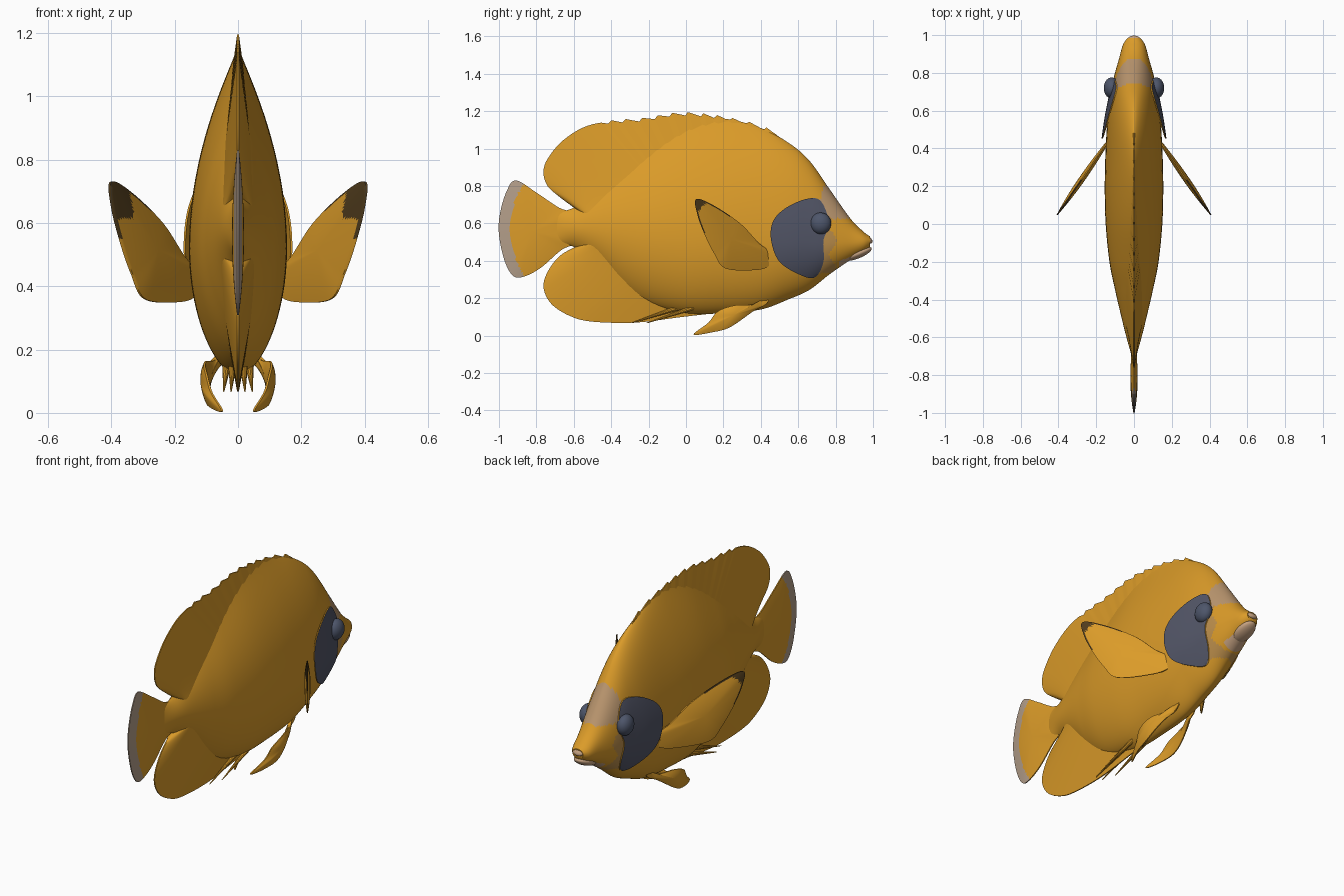
import bpy, bmesh, math
from mathutils import Vector

if "Cube" in bpy.data.objects:
    bpy.data.objects.remove(bpy.data.objects["Cube"])


def material(name, rgb):
    m = bpy.data.materials.new(name)
    m.diffuse_color = (*rgb, 1)
    m.use_nodes = True
    m.node_tree.nodes["Principled BSDF"].inputs["Base Color"].default_value = m.diffuse_color
    return m


YELLOW = material("golden yellow", (0.71, 0.33, 0.022))
SLATE = material("slate blue", (0.085, 0.092, 0.135))
EYE = material("eye blue", (0.075, 0.092, 0.145))
BEIGE = material("warm beige", (0.50, 0.31, 0.16))
TAN = material("muted tan", (0.50, 0.27, 0.07))
PALE = material("pale grey beige", (0.45, 0.34, 0.25))
LIP = material("pink beige", (0.56, 0.36, 0.22))
BROWN = material("dark brown", (0.08, 0.045, 0.012))


def spline(pts, i, t, closed=False):
    """Smooth curve through tuples of any length."""
    n = len(pts)
    k = (lambda j: j % n) if closed else (lambda j: min(max(j, 0), n - 1))
    a, b, c, d = (pts[k(i + j)] for j in (-1, 0, 1, 2))
    return [0.5 * (2 * q + (r - p) * t + (2 * p - 5 * q + 4 * r - s) * t * t
            + (3 * q - p - 3 * r + s) * t ** 3) for p, q, r, s in zip(a, b, c, d)]


def finish(name, bm, mats, rule=None, angle=50):
    """Turn a bmesh into a smooth, coloured object."""
    bmesh.ops.remove_doubles(bm, verts=bm.verts, dist=0.0002)
    bmesh.ops.recalc_face_normals(bm, faces=bm.faces)
    for f in bm.faces:
        f.material_index = rule(f.calc_center_median()) if rule else 0
    me = bpy.data.meshes.new(name)
    bm.to_mesh(me)
    bm.free()
    ob = bpy.data.objects.new(name, me)
    bpy.context.collection.objects.link(ob)
    for m in mats:
        me.materials.append(m)
    bpy.ops.object.select_all(action='DESELECT')
    ob.select_set(True)
    bpy.context.view_layer.objects.active = ob
    bpy.ops.object.shade_smooth_by_angle(angle=math.radians(angle))


def loft(name, rings, mats, rule=None, angle=50):
    """Skin closed rings of points and cap both ends."""
    bm = bmesh.new()
    rows = [[bm.verts.new(p) for p in r] for r in rings]
    n = len(rows[0])
    for a, b in zip(rows, rows[1:]):
        for i in range(n):
            bm.faces.new((a[i], a[(i + 1) % n], b[(i + 1) % n], b[i]))
    bm.faces.new(rows[0])
    bm.faces.new(rows[-1])
    finish(name, bm, mats, rule, angle)


def lens(name, outline, place, thick, mats, rule=None, rim=0.003):
    """Thin two-sided fin or plate, thickest in the middle."""
    n, m = len(outline), len(outline) * 10
    edge = [spline(outline, i, j / 10, True) for i in range(n) for j in range(10)]
    cy, cz = (sum(p[k] for p in edge) / m for k in (0, 1))
    bm = bmesh.new()
    levels = [(r / 18, s) for s in (1, -1) for r in (range(1, 19) if s > 0 else range(18, 0, -1))]
    rows = []
    for r, s in levels:
        off = s * (rim + thick * (1 - r * r))
        rows.append([bm.verts.new(place(cy + (y - cy) * r, cz + (z - cz) * r, off)) for y, z in edge])
    for a, b in zip(rows, rows[1:]):
        for i in range(m):
            bm.faces.new((a[i], a[(i + 1) % m], b[(i + 1) % m], b[i]))
    for row, s in ((rows[0], 1), (rows[-1], -1)):
        c = bm.verts.new(place(cy, cz, s * (rim + thick)))
        for i in range(m):
            bm.faces.new((row[i], row[(i + 1) % m], c))
    finish(name, bm, mats, rule)


# Body: y, bottom z, top z, widest z, half width, upper and lower roundness
STATIONS = [
    (-.70, .49, .66, .575, .012, .7, .7), (-.60, .475, .685, .575, .04, .8, .8),
    (-.50, .40, .78, .57, .065, 1, .9), (-.35, .26, .93, .55, .10, 1.25, .8),
    (-.20, .17, 1.04, .53, .13, 1.25, .7), (0, .12, 1.14, .52, .15, 1.2, .6),
    (.20, .12, 1.16, .52, .155, 1.1, .6), (.40, .14, 1.11, .50, .15, .85, .6),
    (.55, .195, 1.03, .50, .14, .68, .6), (.66, .245, .935, .50, .125, .6, .6),
    (.77, .33, .78, .50, .108, .55, .55), (.88, .405, .625, .50, .078, .5, .5),
    (.95, .445, .555, .50, .058, .5, .5), (.985, .475, .53, .505, .034, .5, .5)]
rows = [spline(STATIONS, i, j / 12) for i in range(len(STATIONS) - 1) for j in range(12)]
rows.append(list(STATIONS[-1]))


def body_ring(s):
    y, zb, zt, zc, w, qt, qb = s
    ring = []
    for k in range(88):
        a = 2 * math.pi * k / 88
        c, h = math.cos(a), math.sin(a)
        x = w * abs(c) ** (2 * (qt if h > 0 else qb))
        ring.append((math.copysign(x, c), y, zc + h * ((zt - zc) if h > 0 else (zc - zb))))
    return ring


def body_x(y, z):
    """Half width of the body at a point in its side profile."""
    s = min(rows, key=lambda r: abs(r[0] - y))
    j = rows.index(s)
    o = rows[max(0, min(len(rows) - 1, j + (1 if y > s[0] else -1)))]
    f = (y - s[0]) / (o[0] - s[0]) if o is not s else 0
    _, zb, zt, zc, w, qt, qb = [p + (q - p) * f for p, q in zip(s, o)]
    t = (z - zc) / (zt - zc) if z > zc else (zc - z) / (zc - zb)
    return w * max(0, 1 - t * t) ** (qt if z > zc else qb)


def face_marks(c):
    if c.z > .625 and .69 + .3 * (c.z - .64) < c.y < .875:  # forehead band
        return 1
    if c.y > .82 and c.z < .40 + .36 * (c.y - .82):  # chin
        return 3
    if .70 < c.y < .785 + .02 * math.sin(40 * c.z) and .335 < c.z < .64:  # cheek
        return 2
    return 0


loft("body", [body_ring(s) for s in rows], [YELLOW, BEIGE, TAN, LIP], face_marks)


def ridge_fin(name, outer, inner, thick, teeth=False):
    """Fin fanned from a line inside the body out to a free edge."""
    n, steps = len(outer) - 1, 14
    rings = []
    for k in range(n * steps + 1):
        i = min(k // steps, n - 1)
        y, z = spline(outer, i, k / steps - i)
        u = k / (n * steps)
        iy, iz = (p + (q - p) * u ** 1.5 for p, q in zip(*inner))
        if teeth and -.45 < y < .46 and z > 1:
            z += .022 * (1 - (y / .083) % 1) - .01
        side = [(thick * (1 - v) + .003, iy + (y - iy) * v, iz + (z - iz) * v)
                for v in (j / 8 for j in range(9))]
        rings.append(side + [(-x, a, b) for x, a, b in reversed(side)])
    loft(name, rings, [YELLOW], angle=40)


ridge_fin("dorsal_fin",
          [(-.60, .685), (-.68, .745), (-.74, .80), (-.762, .87), (-.74, .945), (-.65, 1.05),
           (-.5, 1.13), (-.25, 1.155), (-.03, 1.185), (.15, 1.17), (.43, 1.105), (.55, 1.01)],
          ((-.5, .62), (.45, .85)), .058, True)
ridge_fin("anal_fin",
          [(-.58, .48), (-.67, .43), (-.735, .35), (-.762, .26), (-.72, .17), (-.62, .105),
           (-.5, .075), (-.27, .07), (-.02, .10), (.2, .125)],
          ((-.46, .52), (.1, .35)), .062)

# Tail fin with a pale rear margin
lens("tail_fin",
     [(-.58, .64), (-.68, .685), (-.80, .765), (-.91, .83), (-.96, .77), (-.995, .65), (-1, .54),
      (-.97, .40), (-.925, .32), (-.87, .315), (-.78, .36), (-.67, .455), (-.58, .51)],
     lambda y, z, o: (o, y, z), .016, [YELLOW, PALE],
     lambda c: 1 if c.y < -.94 + .08 * ((c.z - .57) / .26) ** 2 else 0)


def ball(name, loc, scale, mat, tilt=0):
    bpy.ops.mesh.primitive_uv_sphere_add(segments=28, ring_count=16, location=loc, rotation=(tilt, 0, 0))
    ob = bpy.context.object
    ob.name, ob.scale = name, scale
    ob.data.materials.append(mat)
    ob.data.shade_smooth()


# Lips
ball("upper_lip", (0, .962, .515), (.042, .038, .02), LIP, math.radians(-25))
ball("lower_lip", (0, .918, .438), (.05, .08, .025), LIP, math.radians(22))

PATCH = [(.64, .73), (.53, .68), (.465, .61), (.455, .51), (.50, .395), (.61, .325),
         (.69, .312), (.735, .395), (.735, .51), (.765, .60), (.72, .72)]
PECTORAL = [(.055, .73), (.15, .695), (.29, .60), (.39, .495), (.47, .43), (.44, .37), (.36, .35),
            (.21, .36), (.15, .44), (.10, .54), (.06, .65)]
PELVIC = [(.44, .21), (.36, .168), (.26, .162), (.17, .13), (.12, .07), (.04, .006), (.14, .018),
          (.235, .045), (.36, .13), (.43, .17)]


def cheek_x(y, z):
    return body_x(y, z) + .004 + .018 * max(0, (.75 - y) / .3) ** 2


def fin_x(y):
    return .15 + (.42 - y) * .69


def fin_tip(c):
    """Dark tip, larger on the inner face, with a dark rim."""
    off = abs(c.x) - fin_x(c.y)
    tip = c.z - 1.1 * c.y > .59 and c.y < .13
    inner = off < 0 and c.z > .615 and c.y < .135
    rim = abs(off) < .0055 and c.y < .24 and c.z > .55
    return 1 if tip or inner or rim else 0


for s, side in ((1, "right"), (-1, "left")):
    # Raised cheek plate, slate outside and yellow beneath its lifted rear edge
    lens(side + "_gill_cover", PATCH, lambda y, z, o: (s * (cheek_x(y, z) + o), y, z),
         .004, [SLATE, YELLOW], lambda c: 1 if abs(c.x) - cheek_x(c.y, c.z) < .0012 else 0)
    ball(side + "_eye", (s * .118, .72, .60), (.042, .056, .058), EYE)
    # Swept pectoral fin
    lens(side + "_pectoral_fin", PECTORAL, lambda y, z, o: (s * (fin_x(y) + o), y, z),
         .017, [YELLOW, BROWN], fin_tip)
    # Pelvic fin rooted in the belly and curling inward to its tip
    lens(side + "_pelvic_fin", PELVIC,
         lambda y, z, o: (s * (.055 + .045 * math.sin(min(1, max(0, (y - .04) / .36)) * math.pi)
                               + .12 * (z - .05) * (y < .4) * (.4 - y) / .36 + o), y, z), .013, [YELLOW])
    # Small spines beside the belly keel
    for x, y in ((.022, -.20), (.045, -.12)):
        a, b = Vector((s * x * .8, y + .16, .15)), Vector((s * x, y - .09, .068))
        bpy.ops.mesh.primitive_cone_add(vertices=10, radius1=.014, radius2=.002, depth=(b - a).length,
                                        location=(a + b) / 2)
        spine = bpy.context.object
        spine.name = side + "_belly_spine"
        spine.rotation_euler = (b - a).to_track_quat('Z', 'Y').to_euler()
        spine.data.materials.append(YELLOW)
